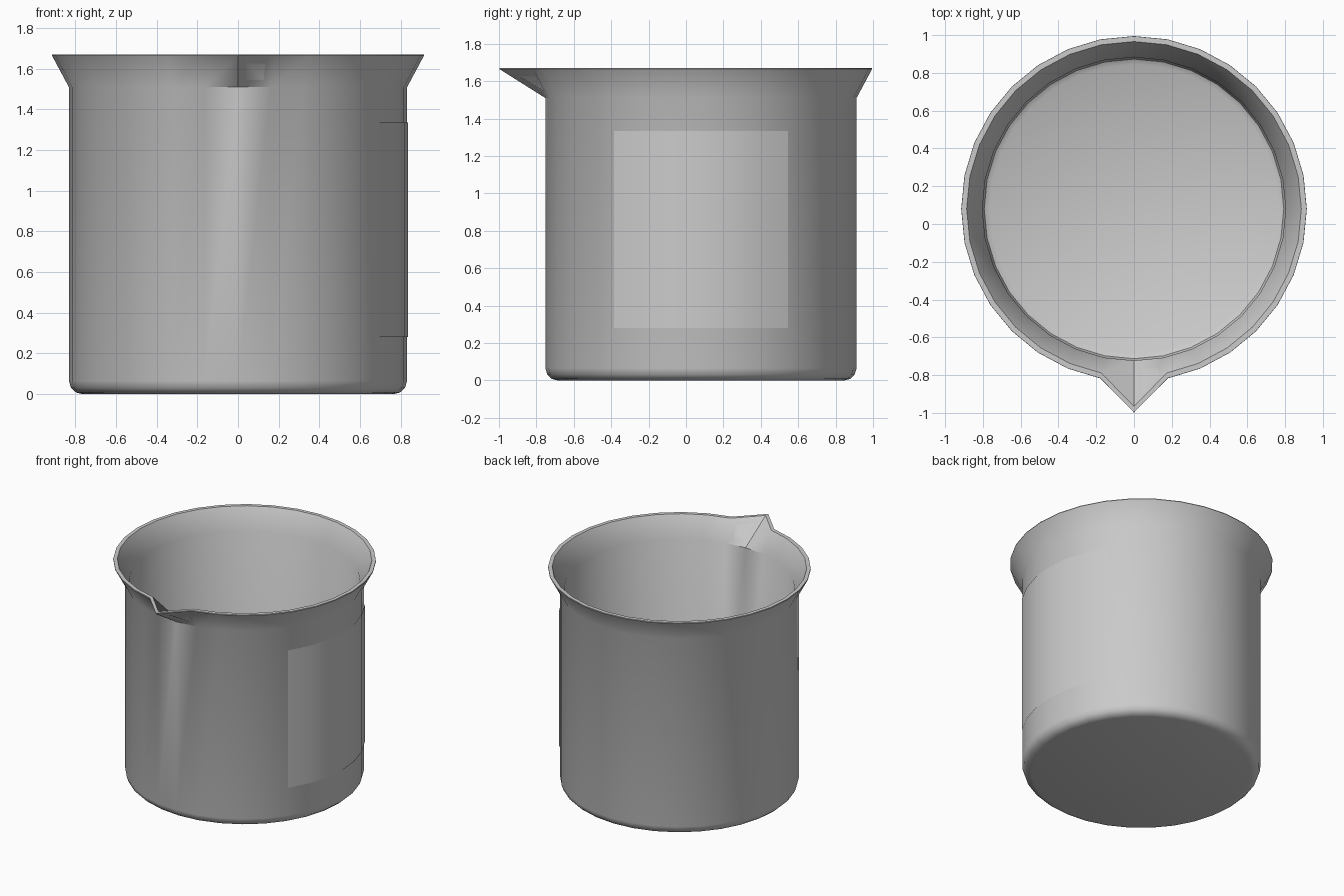
import bpy, bmesh
from math import sin, cos, pi, radians

if "Cube" in bpy.data.objects:
    bpy.data.objects.remove(bpy.data.objects["Cube"])

SIDES = 32
CY = 0.08          # vessel axis, shifted back to make room for the spout


def finish(name, bm):
    bmesh.ops.recalc_face_normals(bm, faces=bm.faces)
    mesh = bpy.data.meshes.new(name)
    bm.to_mesh(mesh)
    bm.free()
    obj = bpy.data.objects.new(name, mesh)
    bpy.context.collection.objects.link(obj)
    bpy.ops.object.select_all(action='DESELECT')
    obj.select_set(True)
    bpy.context.view_layer.objects.active = obj
    bpy.ops.object.shade_smooth_by_angle(angle=radians(35))
    return obj


# Beaker: lathed outer wall, flared lip, inner wall and floor.
# Each point is radius, height, and how far the spout vertex is pulled out.
profile = [
    (0.765, 0.000, 0), (0.797, 0.008, 0), (0.821, 0.030, 0), (0.832, 0.065, 0),
    (0.832, 1.510, 0), (0.915, 1.665, 0.163), (0.914, 1.670, 0.163),
    (0.886, 1.670, 0.160), (0.803, 1.515, 0),
    (0.803, 0.070, 0), (0.793, 0.046, 0), (0.765, 0.030, 0),
]
bm = bmesh.new()
rings = []
for r, z, pull in profile:
    ring = []
    for i in range(SIDES):
        a = -pi / 2 + 2 * pi * i / SIDES
        rad = r + (pull if i == 0 else 0)
        ring.append(bm.verts.new((rad * cos(a), CY + rad * sin(a), z)))
    rings.append(ring)
for lo, hi in zip(rings, rings[1:]):
    for i in range(SIDES):
        j = (i + 1) % SIDES
        bm.faces.new((lo[i], lo[j], hi[j], hi[i]))
bm.faces.new(rings[0])
bm.faces.new(rings[-1])
finish("beaker", bm)

# Marking panel: thin curved sheet on the right side, six wall segments wide
bm = bmesh.new()
columns = []
for k in range(-3, 4):
    a = 2 * pi * k / SIDES
    columns.append([bm.verts.new((0.837 * cos(a), CY + 0.837 * sin(a), z))
                    for z in (0.28, 1.335)])
for p, q in zip(columns, columns[1:]):
    bm.faces.new((p[0], q[0], q[1], p[1]))
finish("marking_panel", bm)
